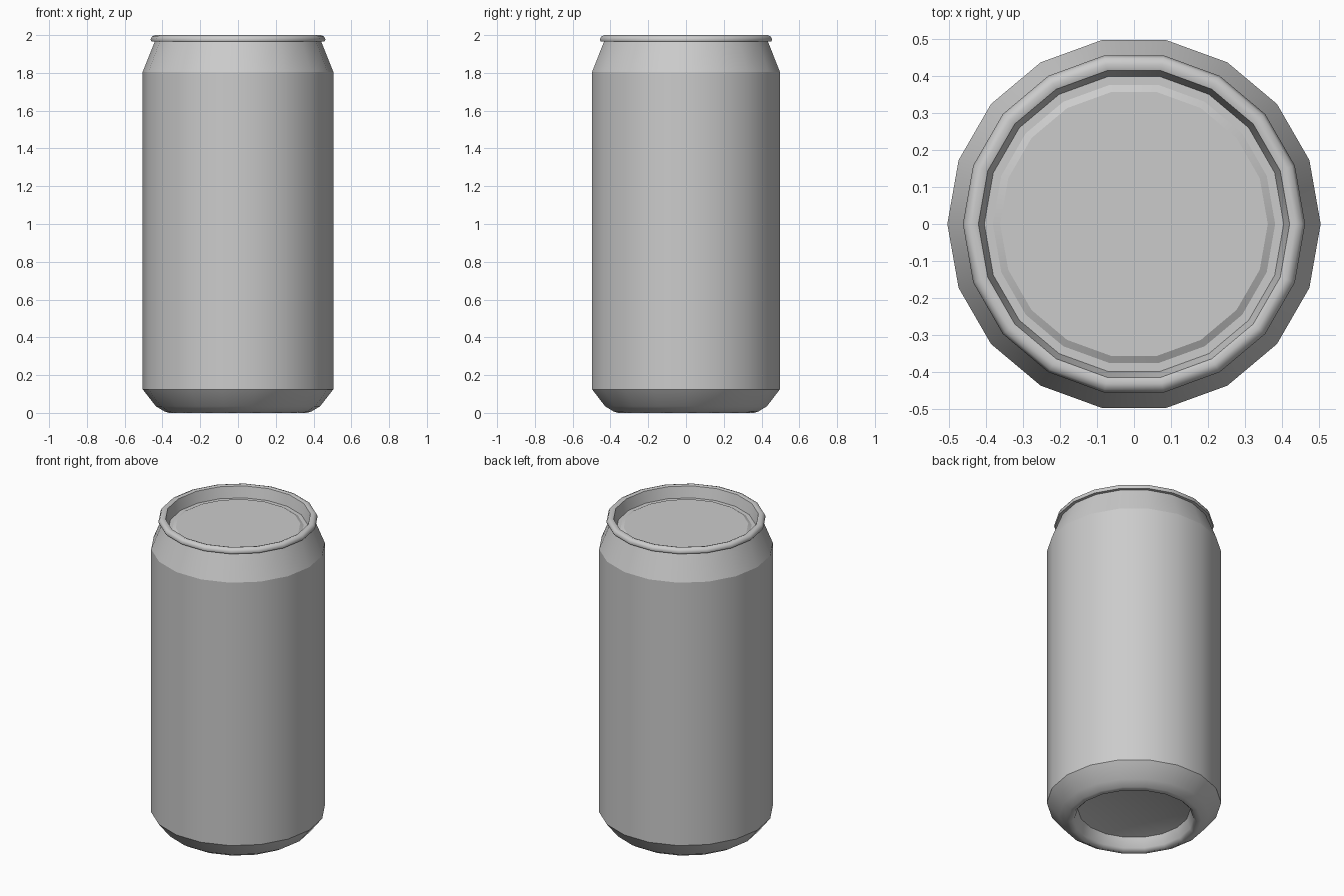
import bpy, bmesh
from math import cos, sin, pi

if "Cube" in bpy.data.objects:
    bpy.data.objects.remove(bpy.data.objects["Cube"])

SIDES = 18


def lathe(name, profile, sharp=(), cap_first=False, cap_last=False):
    """Spin (radius, z) points round z; rings listed in sharp get hard edges."""
    bm = bmesh.new()
    rings = [[bm.verts.new((r * cos(2 * pi * i / SIDES), r * sin(2 * pi * i / SIDES), z))
              for i in range(SIDES)] for r, z in profile]
    for low, high in zip(rings, rings[1:]):
        for i in range(SIDES):
            j = (i + 1) % SIDES
            bm.faces.new((low[i], low[j], high[j], high[i]))
    if cap_first:
        bm.faces.new(rings[0][::-1])
    if cap_last:
        bm.faces.new(rings[-1])
    for f in bm.faces:
        f.smooth = True
    for k in sharp:
        for i in range(SIDES):
            bm.edges.get((rings[k][i], rings[k][(i + 1) % SIDES])).smooth = False
    mesh = bpy.data.meshes.new(name)
    bm.to_mesh(mesh)
    bm.free()
    obj = bpy.data.objects.new(name, mesh)
    bpy.context.collection.objects.link(obj)
    return obj


# Body: domed underside, foot ring, lower chamfer, wall, tapered neck
lathe("can_body", [(0.20, 0.11), (0.325, 0.08), (0.345, 0.02), (0.365, 0.0),
                   (0.39, 0.008), (0.435, 0.035), (0.505, 0.125),
                   (0.505, 1.805), (0.44, 1.967)],
      sharp=(1, 6, 7), cap_first=True)

# Lid: rolled rim, inner wall, groove and raised panel
lathe("can_lid", [(0.44, 1.967), (0.459, 1.967), (0.463, 1.977), (0.455, 1.993),
                  (0.438, 2.0), (0.421, 1.994), (0.405, 1.925),
                  (0.382, 1.925), (0.362, 1.936)],
      sharp=(1, 5, 6, 7, 8), cap_last=True)
